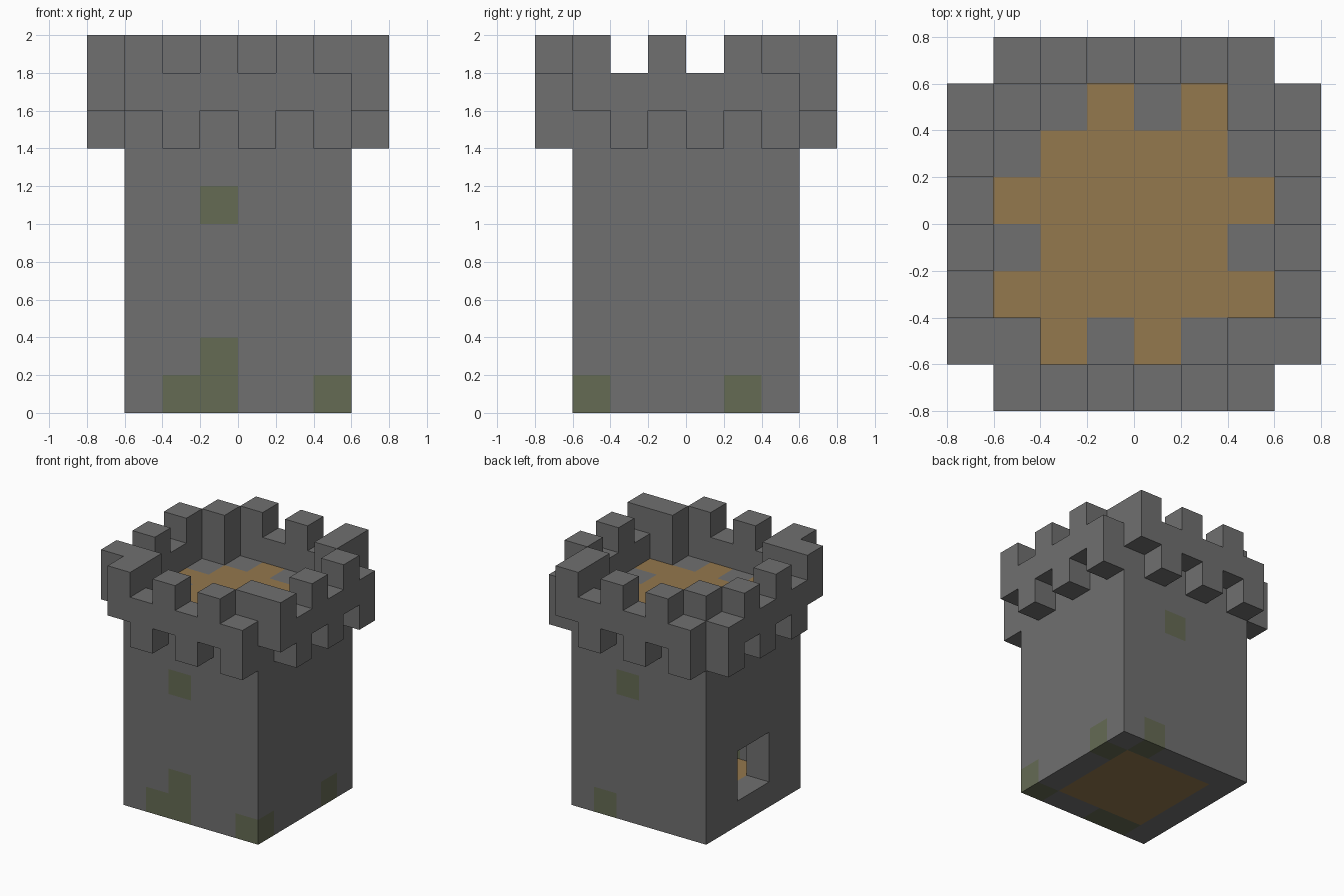
import bpy
import bmesh
from mathutils import Vector

UNIT = 0.2          # edge of one building block
SPAN = range(1, 7)  # blocks across the tower shaft

cube = bpy.data.objects.get("Cube")
if cube:
    bpy.data.objects.remove(cube, do_unlink=True)


def material(name, colour):
    mat = bpy.data.materials.new(name)
    mat.use_nodes = True
    mat.diffuse_color = (*colour, 1)
    bsdf = next(n for n in mat.node_tree.nodes if n.type == 'BSDF_PRINCIPLED')
    bsdf.inputs["Base Color"].default_value = (*colour, 1)
    return mat


STONE = material("grey stone", (0.162, 0.162, 0.162))
MOSS = material("mossy stone", (0.13, 0.145, 0.088))
WOOD = material("brown wood", (0.296, 0.188, 0.075))

blocks = {}  # grid cell -> (part name, material)


def place(part, mat, cells):
    for cell in cells:
        blocks[cell] = (part, mat)


def box(xs, ys, zs):
    return [(x, y, z) for x in xs for y in ys for z in zs]


def on_wall(cell):
    return cell[0] in (1, 6) or cell[1] in (1, 6)


def battlement(odd, z):
    """Every other block round the overhanging ring; the back is offset."""
    a, b = ((1, 3, 5), (2, 4, 6)) if odd else ((2, 4, 6), (1, 3, 5))
    return (box(a, [0], [z]) + box(b, [7], [z]) + box([0, 7], a, [z]))


# Hollow shaft, with a window through the left-hand (-x) wall
shaft = [c for c in box(SPAN, SPAN, range(8)) if on_wall(c)]
window = box([1], (3, 4), (1, 2))
place("tower_wall", STONE, [c for c in shaft if c not in window])

# Mossy blocks in the wall
place("tower_wall", MOSS, [(2, 1, 0), (3, 1, 0), (3, 1, 1), (3, 1, 5), (6, 1, 0),
                           (6, 5, 0), (4, 6, 5), (5, 6, 0)])

# Wooden floors; the beams of the upper one run into the wall
place("lower_floor", WOOD, box(range(2, 6), range(2, 6), [0]))
place("upper_floor", WOOD, box(range(2, 6), range(2, 6), [7]))
place("upper_floor", WOOD, box((2, 4), [1], [7]) + box((3, 5), [6], [7])
      + box((1, 6), (2, 4), [7]))

# Overhanging parapet with corbels below and merlons above
place("corbels", STONE, battlement(False, 7))
place("parapet", STONE, box(SPAN, (0, 7), [8]) + box((0, 7), SPAN, [8]))
place("merlons", STONE, battlement(True, 9))
place("corner_posts", STONE, box((1, 6), (1, 6), (8, 9)))


def build(part):
    """Mesh the exposed block faces of one part."""
    mats = [STONE, MOSS, WOOD]
    bm = bmesh.new()
    for cell, (owner, mat) in blocks.items():
        if owner != part:
            continue
        centre = Vector((cell[0] - 3.5, cell[1] - 3.5, cell[2] + 0.5))
        for axis in range(3):
            for sign in (-1, 1):
                n = Vector((0, 0, 0))
                n[axis] = sign
                if tuple(int(c + d) for c, d in zip(cell, n)) in blocks:
                    continue
                u = Vector((0, 0, 0))
                u[(axis + 1) % 3] = 1
                v = n.cross(u)
                corners = (-u - v, u - v, u + v, v - u)
                face = bm.faces.new([bm.verts.new((centre + (n + c) / 2) * UNIT)
                                     for c in corners])
                face.material_index = mats.index(mat)
    bmesh.ops.remove_doubles(bm, verts=bm.verts, dist=UNIT / 100)
    mesh = bpy.data.meshes.new(part)
    for mat in mats:
        mesh.materials.append(mat)
    bm.to_mesh(mesh)
    bm.free()
    bpy.context.collection.objects.link(bpy.data.objects.new(part, mesh))


for part in sorted({owner for owner, _ in blocks.values()}):
    build(part)
